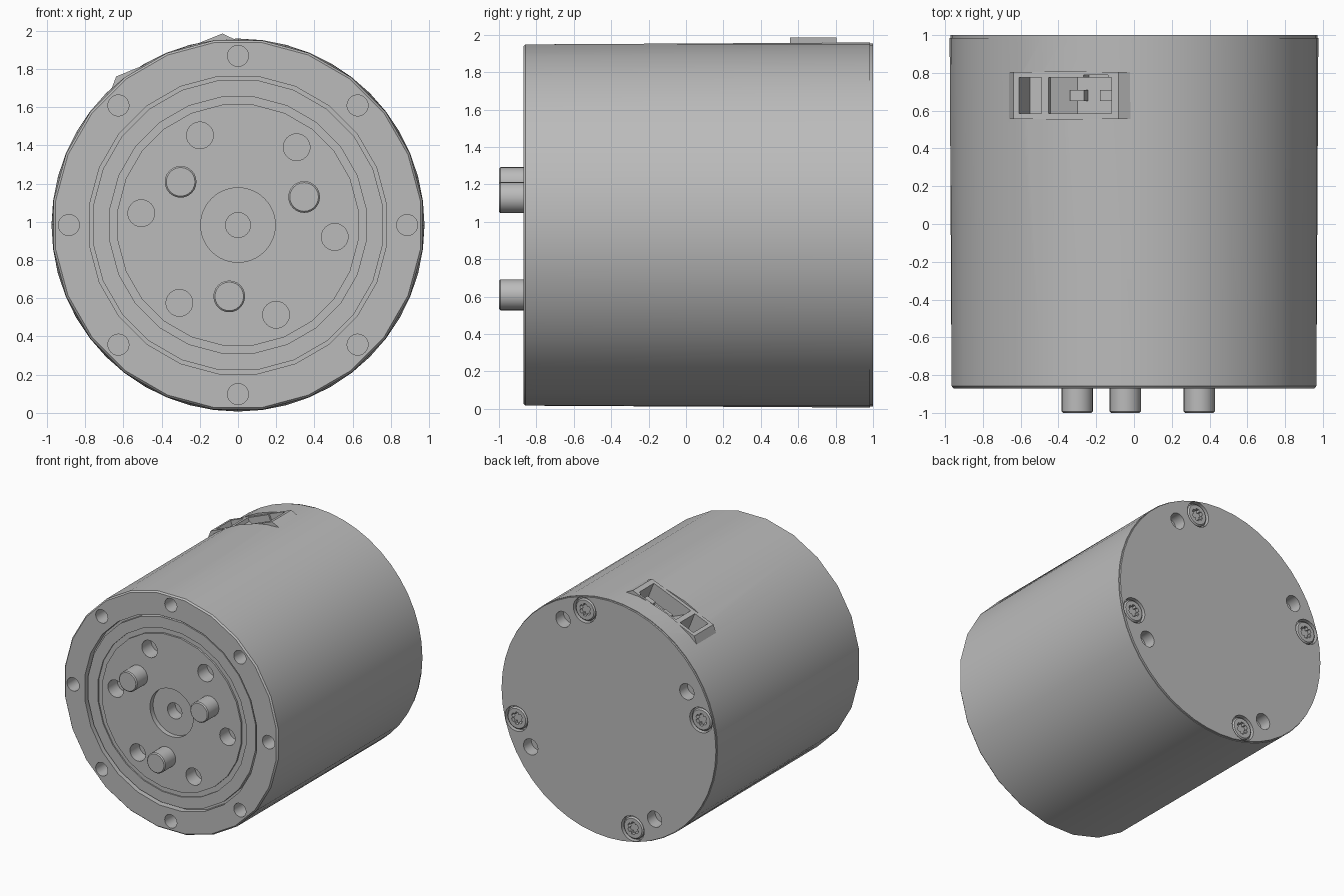
import bpy, bmesh, math
from mathutils import Matrix

if "Cube" in bpy.data.objects:
    bpy.data.objects.remove(bpy.data.objects["Cube"])

CZ = 0.983      # height of the main axis
grey = bpy.data.materials.new("machined_grey")
grey.use_nodes = True
grey.diffuse_color = (0.5, 0.5, 0.5, 1)
grey.node_tree.nodes["Principled BSDF"].inputs["Base Color"].default_value = (0.5, 0.5, 0.5, 1)


def finish(name, bm):
    bmesh.ops.recalc_face_normals(bm, faces=bm.faces)
    mesh = bpy.data.meshes.new(name)
    bm.to_mesh(mesh)
    bm.free()
    mesh.materials.append(grey)
    ob = bpy.data.objects.new(name, mesh)
    bpy.context.collection.objects.link(ob)
    return ob


def lathe(name, profile, x=0, z=0, segs=24, step=2):
    """Solid of revolution along y; a third profile value dips every step-th point."""
    bm = bmesh.new()
    rings = []
    for r, y, *dip in profile:
        if r == 0:
            rings.append([bm.verts.new((x, y, CZ + z))] * segs)
            continue
        ring = []
        for i in range(segs):
            a = math.tau * i / segs
            q = r * dip[0] if dip and i % step == 0 else r
            ring.append(bm.verts.new((x + q * math.cos(a), y, CZ + z + q * math.sin(a))))
        rings.append(ring)
    for a, b in zip(rings, rings[1:]):
        for i in range(segs):
            j = (i + 1) % segs
            bm.faces.new(dict.fromkeys((a[i], a[j], b[j], b[i])))
    return finish(name, bm)


def rod(name, r, y0, y1, x, z):
    return lathe(name, [(0, y0), (r, y0), (r, y1), (0, y1)], x, z)


def around(count, radius, start):
    for k in range(count):
        a = math.radians(start) + math.tau * k / count
        yield radius * math.cos(a), radius * math.sin(a)


def prism(name, outline, y0, y1):
    """Extrude a tangent/normal outline along y, in the tilted socket frame."""
    bm = bmesh.new()
    face = bm.faces.new([bm.verts.new((t, y0, n)) for t, n in outline])
    ext = bmesh.ops.extrude_face_region(bm, geom=[face])["geom"]
    bmesh.ops.translate(bm, vec=(0, y1 - y0, 0),
                        verts=[v for v in ext if isinstance(v, bmesh.types.BMVert)])
    bm.transform(Matrix.Translation((0, 0, CZ)) @ Matrix.Rotation(math.radians(-22), 4, 'Y'))
    return finish(name, bm)


def block(name, t0, t1, y0, y1, n0, n1):
    return prism(name, [(t0, n0), (t1, n0), (t1, n1), (t0, n1)], y0, y1)


def cut(target, cutters):
    for c in cutters:
        c.hide_render = True
        mod = target.modifiers.new("cut", 'BOOLEAN')
        mod.operation, mod.solver, mod.object = 'DIFFERENCE', 'EXACT', c
        bpy.context.view_layer.objects.active = target
        bpy.ops.object.modifier_apply(modifier=mod.name)
        bpy.data.objects.remove(c)


# Housing with coarse front rim, rotor face, grooves and central bore
F = math.cos(math.pi / 24)
housing = lathe("housing", [
    (0, -0.72), (0.065, -0.72), (0.065, -0.82), (0.195, -0.82), (0.195, -0.86),
    (0.635, -0.86, F), (0.635, -0.845, F), (0.675, -0.845, F), (0.675, -0.855, F),
    (0.765, -0.855, F), (0.765, -0.82, F), (0.785, -0.82, F), (0.785, -0.87, F),
    (0.963, -0.87, F), (0.974, -0.858, F), (0.976, 0.985), (0.971, 0.985),
    (0.971, 1.0), (0, 1.0)], segs=48)

holes = [rod("rim_hole", 0.055, -1, -0.72, *p) for p in around(8, 0.885, 0)]
holes += [rod("rotor_hole", 0.07, -1, -0.74, *p) for p in around(6, 0.51, 53)]
holes += [rod("cover_hole", 0.065, 0.9, 1.1, *p) for p in around(4, 0.82, 59.6)]
holes += [rod("screw_seat", 0.103, 0.96, 1.1, *p) for p in around(4, 0.864, 75.4)]
holes.append(block("socket_recess", -0.34, 0.34, 0.556, 0.804, 0.74, 1.1))
cut(housing, holes)

# Drive pins on the rotor face
for p in around(3, 0.376, 23):
    lathe("drive_pin", [(0, -1), (0.075, -1), (0.083, -0.992), (0.083, -0.84), (0, -0.84)], *p)

# Cover screws with star sockets
for p in around(4, 0.864, 75.4):
    lathe("cover_screw", [(0, 0.965), (0.05, 0.965, 0.7), (0.05, 0.995, 0.7),
                          (0.08, 0.995), (0.09, 0.985), (0.09, 0.95), (0, 0.95)],
          *p, step=4)

# Cable socket: flat tray with flared ends, sunk into the housing
tray = prism("cable_socket", [(-0.35, 0.73), (0.35, 0.73), (0.35, 0.905),
                              (0.3, 0.96), (-0.3, 0.96), (-0.35, 0.905)], 0.555, 0.805)
cut(tray, [block("left_cell", -0.27, -0.14, 0.585, 0.775, 0.8, 1.1),
           prism("main_cell", [(-0.1, 0.82), (0.26, 0.82), (0.26, 1.1), (-0.1, 1.1)],
                 0.585, 0.775),
           block("key_slot", 0.1, 0.24, 0.77, 0.79, 0.88, 1.1)])
prism("socket_wedge", [(-0.1, 0.81), (0.02, 0.81), (-0.1, 0.93)], 0.585, 0.775)
for t in (0.03, 0.2):
    block("contact", t - 0.04, t + 0.04, 0.65, 0.71, 0.8, 0.88)

for ob in bpy.context.scene.objects:
    ob.select_set(ob.type == 'MESH')
bpy.context.view_layer.objects.active = housing
bpy.ops.object.shade_smooth_by_angle(angle=math.radians(30))
bpy.ops.object.select_all(action='DESELECT')
